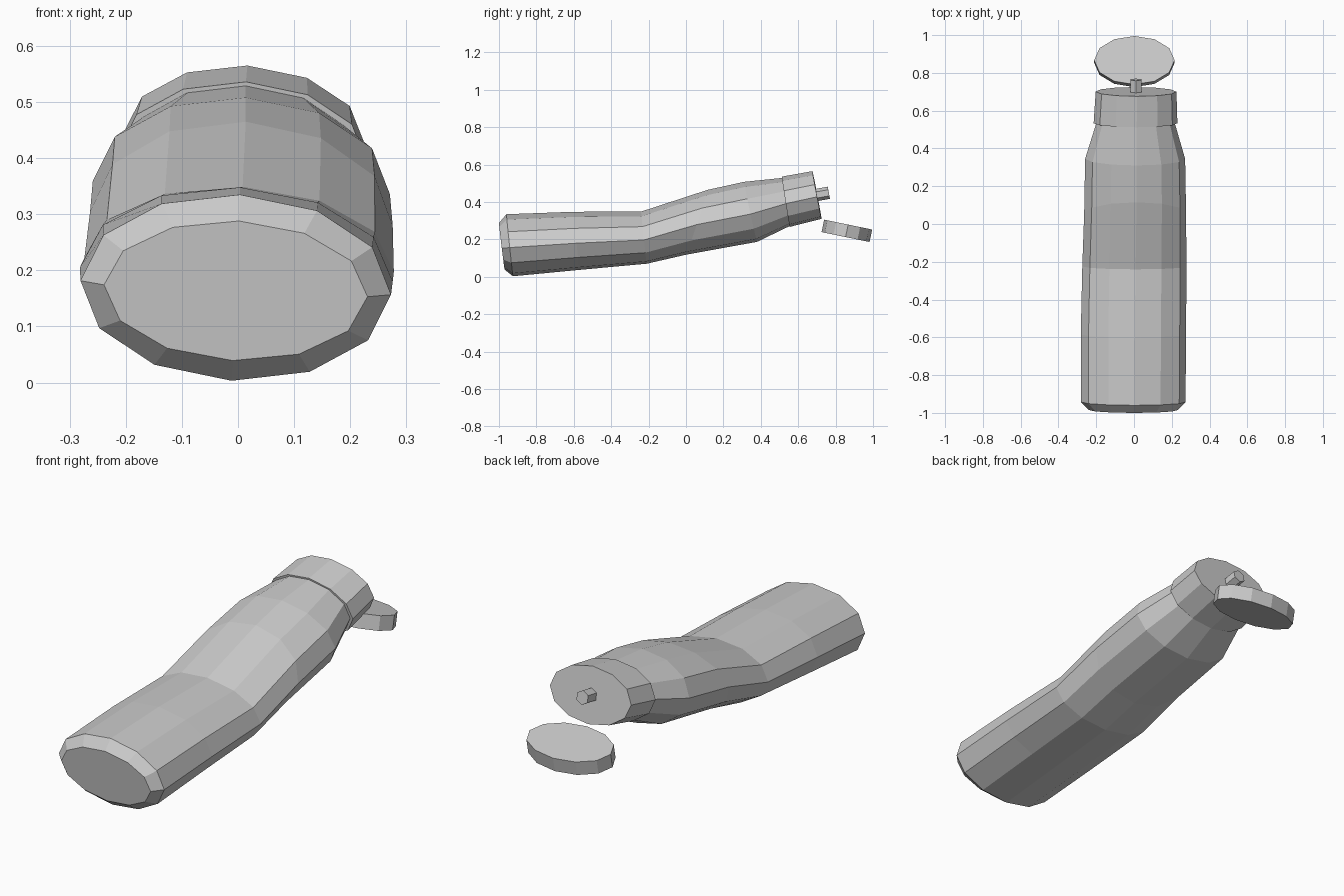
import bpy
import bmesh
import math
from mathutils import Vector, Matrix

cube = bpy.data.objects.get("Cube")
if cube:
    bpy.data.objects.remove(cube)

# One plain grey plastic
GREY = (0.6, 0.6, 0.6, 1.0)
plastic = bpy.data.materials.new("grey_plastic")
plastic.use_nodes = True
plastic.diffuse_color = GREY
plastic.node_tree.nodes["Principled BSDF"].inputs["Base Color"].default_value = GREY

ROLL = -0.045  # the bottle lies slightly rolled to one side


def finish(name, bm):
    bmesh.ops.recalc_face_normals(bm, faces=bm.faces)
    mesh = bpy.data.meshes.new(name)
    bm.to_mesh(mesh)
    bm.free()
    mesh.materials.append(plastic)
    obj = bpy.data.objects.new(name, mesh)
    bpy.context.collection.objects.link(obj)
    return obj


def loft(name, rings, sides=12):
    """Skin oval rings given as (top y, top z, bottom y, bottom z, half width, centre x)."""
    bm = bmesh.new()
    loops = []
    for ty, tz, by, bz, half, cx in rings:
        top, low = Vector((cx, ty, tz)), Vector((cx, by, bz))
        centre, up = (top + low) / 2, (top - low) / 2
        roll = Matrix.Rotation(ROLL, 3, Vector((0, -1, 0)))
        loop = []
        for i in range(sides):
            a = math.tau * i / sides
            offset = Vector((half * math.cos(a), 0, 0)) + up * math.sin(a)
            loop.append(bm.verts.new(centre + roll @ offset))
        loops.append(loop)
    for a, b in zip(loops, loops[1:]):
        for i in range(sides):
            j = (i + 1) % sides
            bm.faces.new((a[i], a[j], b[j], b[i]))
    bm.faces.new(loops[0])
    bm.faces.new(loops[-1])
    return finish(name, bm)


def disc(name, centre, axis, radii, depth, sides):
    """Flat-ended prism along an axis, with its own oval radii."""
    bm = bmesh.new()
    bmesh.ops.create_cone(bm, cap_ends=True, segments=sides,
                          radius1=1, radius2=1, depth=depth)
    tilt = Vector((0, 0, 1)).rotation_difference(Vector(axis)).to_matrix().to_4x4()
    scale = Matrix.Diagonal((radii[0], radii[1], 1, 1))
    bm.transform(Matrix.Translation(centre) @ tilt @ scale)
    return finish(name, bm)


# Bent, squeezed bottle with a bevelled base and tapering shoulder
loft("bottle_body", [
    (-1.00, 0.288, -0.97, 0.039, 0.235, -0.004),
    (-0.96, 0.335, -0.925, 0.003, 0.277, -0.004),
    (-0.60, 0.348, -0.57, 0.037, 0.279, -0.003),
    (-0.24, 0.349, -0.21, 0.070, 0.276, 0.002),
    (0.115, 0.465, 0.00, 0.118, 0.270, 0.006),
    (0.31, 0.508, 0.38, 0.187, 0.265, 0.006),
    (0.515, 0.529, 0.56, 0.274, 0.207, 0.008),
])

# Screw collar around the neck
loft("neck_collar", [
    (0.512, 0.536, 0.555, 0.267, 0.222, 0.008),
    (0.676, 0.565, 0.725, 0.310, 0.214, 0.011),
])

# Small six-sided spout
disc("spout", (0.01, 0.722, 0.442), (0, 1, 0.18), (0.033, 0.033), 0.085, 6)

# Loose flip lid behind the collar
disc("flip_lid", (0.002, 0.860, 0.246), (0, 0.2, 0.97), (0.213, 0.131), 0.068, 12)
